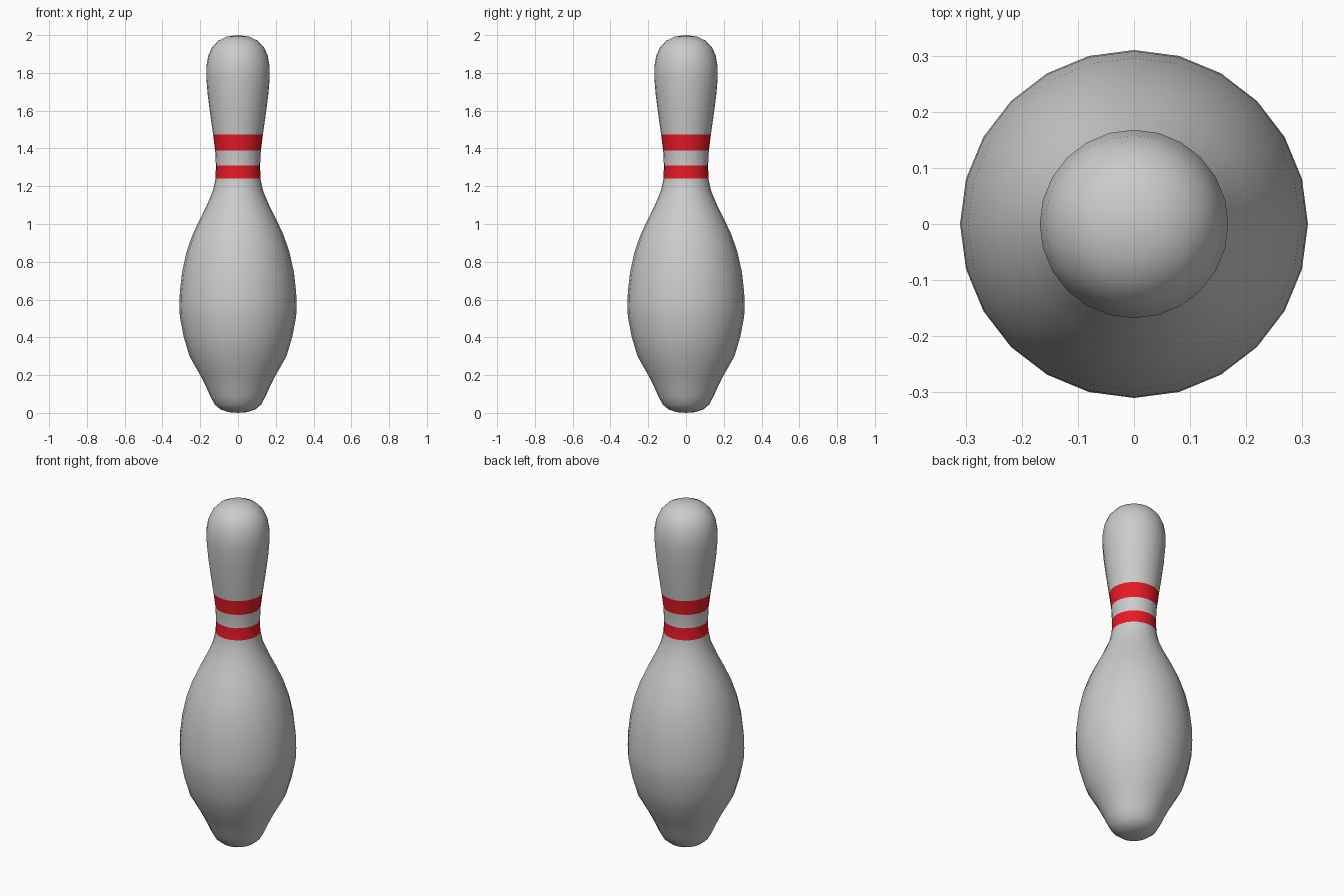
import bpy, bmesh, math

if "Cube" in bpy.data.objects:
    bpy.data.objects.remove(bpy.data.objects["Cube"])

SIDES = 24

# Profile as (radius, height), from base to crown
PROFILE = [
    (0.05, 0.004), (0.09, 0.017), (0.122, 0.043), (0.145, 0.085), (0.165, 0.13),
    (0.20, 0.20), (0.257, 0.30), (0.288, 0.405), (0.308, 0.51), (0.31, 0.565),
    (0.308, 0.64), (0.296, 0.745), (0.273, 0.85), (0.242, 0.94), (0.205, 1.02),
    (0.165, 1.10), (0.133, 1.175), (0.119, 1.24), (0.117, 1.31), (0.121, 1.39),
    (0.132, 1.475), (0.147, 1.58), (0.16, 1.68), (0.168, 1.775), (0.168, 1.83),
    (0.158, 1.89), (0.138, 1.935), (0.105, 1.97), (0.06, 1.992),
]
BANDS = [(1.24, 1.31), (1.39, 1.475)]

bm = bmesh.new()
rings = []
for r, z in PROFILE:
    rings.append([bm.verts.new((r * math.cos(a), r * math.sin(a), z))
                  for a in (2 * math.pi * i / SIDES for i in range(SIDES))])

# Lathe walls, marking the two painted neck bands
for k, (lo, hi) in enumerate(zip(rings, rings[1:])):
    z0, z1 = PROFILE[k][1], PROFILE[k + 1][1]
    for i in range(SIDES):
        j = (i + 1) % SIDES
        face = bm.faces.new((lo[i], lo[j], hi[j], hi[i]))
        face.material_index = int((z0, z1) in BANDS)

# Base and crown tips
base = bm.verts.new((0, 0, 0))
crown = bm.verts.new((0, 0, 2))
for i in range(SIDES):
    j = (i + 1) % SIDES
    bm.faces.new((rings[0][j], rings[0][i], base))
    bm.faces.new((rings[-1][i], rings[-1][j], crown))
for face in bm.faces:
    face.smooth = True

mesh = bpy.data.meshes.new("bowling_pin")
bm.to_mesh(mesh)
bm.free()

# Light grey body, red bands
for name, colour in (("body_grey", (0.8, 0.8, 0.8, 1)), ("band_red", (0.8, 0.01, 0.02, 1))):
    mat = bpy.data.materials.new(name)
    mat.diffuse_color = colour
    mat.use_nodes = True
    mat.node_tree.nodes["Principled BSDF"].inputs["Base Color"].default_value = mat.diffuse_color
    mesh.materials.append(mat)

pin = bpy.data.objects.new("bowling_pin", mesh)
bpy.context.collection.objects.link(pin)
